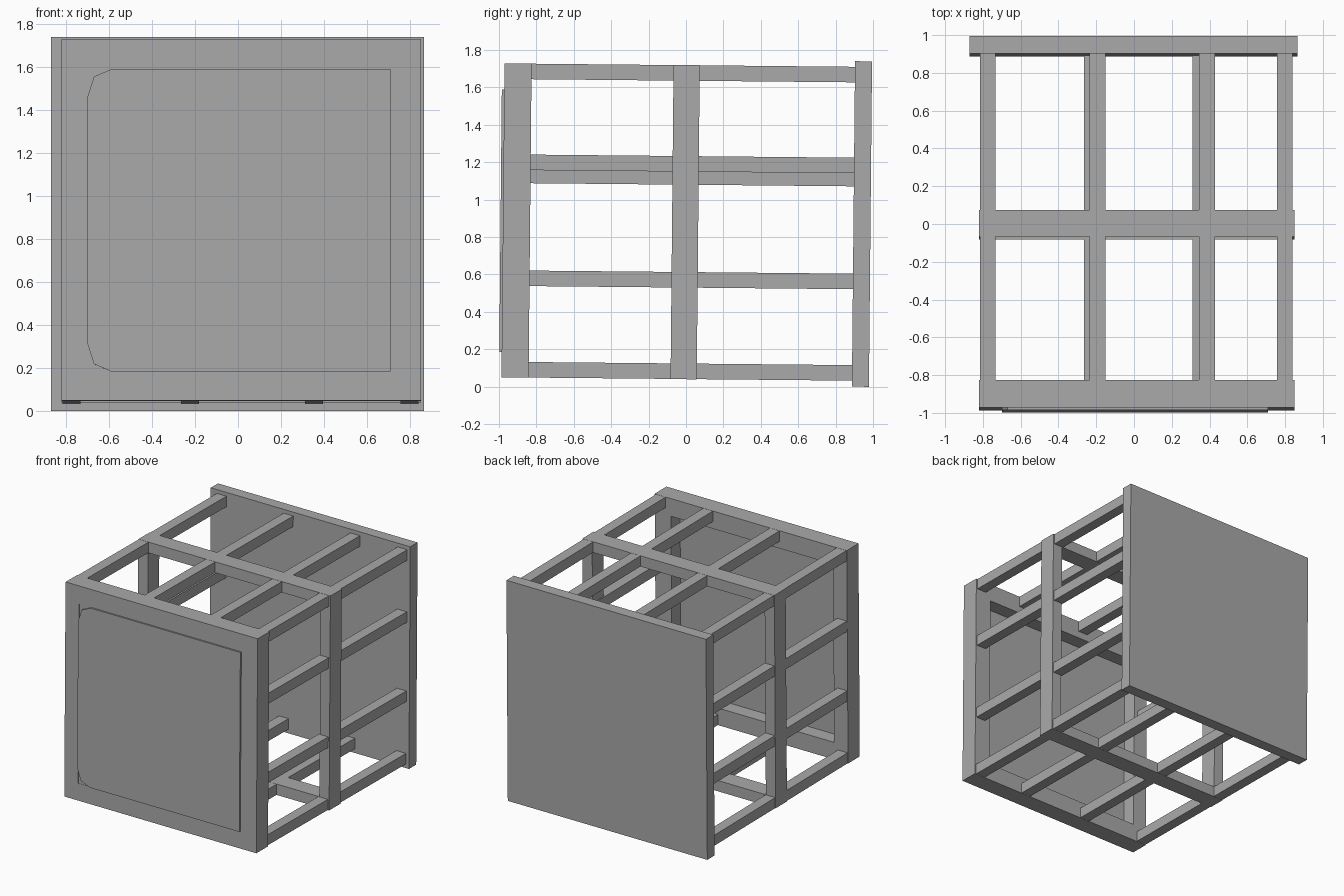
import bpy
import bmesh
from mathutils import Matrix

if "Cube" in bpy.data.objects:
    bpy.data.objects.remove(bpy.data.objects["Cube"], do_unlink=True)

grey = bpy.data.materials.new("plain_grey")
grey.use_nodes = True
COLOUR = (0.4, 0.4, 0.4, 1)
grey.diffuse_color = COLOUR
grey.node_tree.nodes["Principled BSDF"].inputs["Base Color"].default_value = COLOUR

# The whole crate leans back slightly
LEAN = Matrix.Rotation(-0.0096, 4, 'X')


def finish(name, bm):
    bmesh.ops.recalc_face_normals(bm, faces=bm.faces)
    mesh = bpy.data.meshes.new(name)
    bm.to_mesh(mesh)
    bm.free()
    mesh.materials.append(grey)
    obj = bpy.data.objects.new(name, mesh)
    bpy.context.collection.objects.link(obj)
    obj.matrix_world = LEAN
    return obj


def box(name, x, y, z):
    bm = bmesh.new()
    bmesh.ops.create_cube(bm, size=1)
    for v in bm.verts:
        for i, (lo, hi) in enumerate((x, y, z)):
            v.co[i] = hi if v.co[i] > 0 else lo
    return finish(name, bm)


def plate(name, outline, y0, y1):
    """Extrude an x-z outline from y0 to y1."""
    bm = bmesh.new()
    face = bm.faces.new([bm.verts.new((x, y0, z)) for x, z in outline])
    out = bmesh.ops.extrude_face_region(bm, geom=[face])
    for v in out["geom"]:
        if isinstance(v, bmesh.types.BMVert):
            v.co.y = y1
    return finish(name, bm)


def ring(name, outer, inner, y0, y1):
    """Rectangular hoop; outer and inner are (x0, x1, z0, z1)."""
    bm = bmesh.new()
    loops = []
    for y in (y0, y1):
        for a, b, c, d in (outer, inner):
            loops.append([bm.verts.new((x, y, z)) for x, z in ((a, c), (b, c), (b, d), (a, d))])
    fo, fi, bo, bi = loops
    for p, q in ((fo, fi), (fi, bi), (bi, bo), (bo, fo)):
        for i in range(4):
            j = (i + 1) % 4
            bm.faces.new((p[i], p[j], q[j], q[i]))
    return finish(name, bm)


# Back board
box("back_board", (-0.87, 0.865), (0.887, 0.978), (0.009, 1.749))

# Front and middle hoops
OUTER = (-0.82, 0.85, 0.04, 1.72)
ring("front_frame", OUTER, (-0.70, 0.71, 0.175, 1.58), -0.987, -0.842)
ring("middle_frame", OUTER, (-0.735, 0.765, 0.125, 1.635), -0.083, 0.057)

# Front panel: square backing and a raised sheet with two clipped corners
box("front_panel_backing", (-0.70, 0.71), (-0.985, -0.955), (0.175, 1.58))
plate("front_panel", [(0.71, 0.175), (0.71, 1.58), (-0.59, 1.58), (-0.67, 1.545),
                      (-0.70, 1.45), (-0.70, 0.305), (-0.67, 0.21), (-0.59, 0.175)],
      -1.0, -0.985)

# Lengthwise rails, given by their lower x and z corner
SIZE = 0.083
LEFT, RIGHT = 0.756, -0.816
BOTTOM, TOP = 0.041, 1.636
rails = {
    "top": [(x, TOP) for x in (RIGHT, -0.235, 0.345, LEFT)],
    "bottom": [(x, BOTTOM) for x in (RIGHT, -0.265, 0.311, LEFT)],
    "left_side": [(LEFT, z) for z in (0.53, 1.15)],
    "right_side": [(RIGHT, z) for z in (0.53, 1.08)],
}
for side, places in rails.items():
    for n, (x, z) in enumerate(places, 1):
        box(f"{side}_rail_{n}", (x, x + SIZE), (-0.85, 0.89), (z, z + SIZE))
